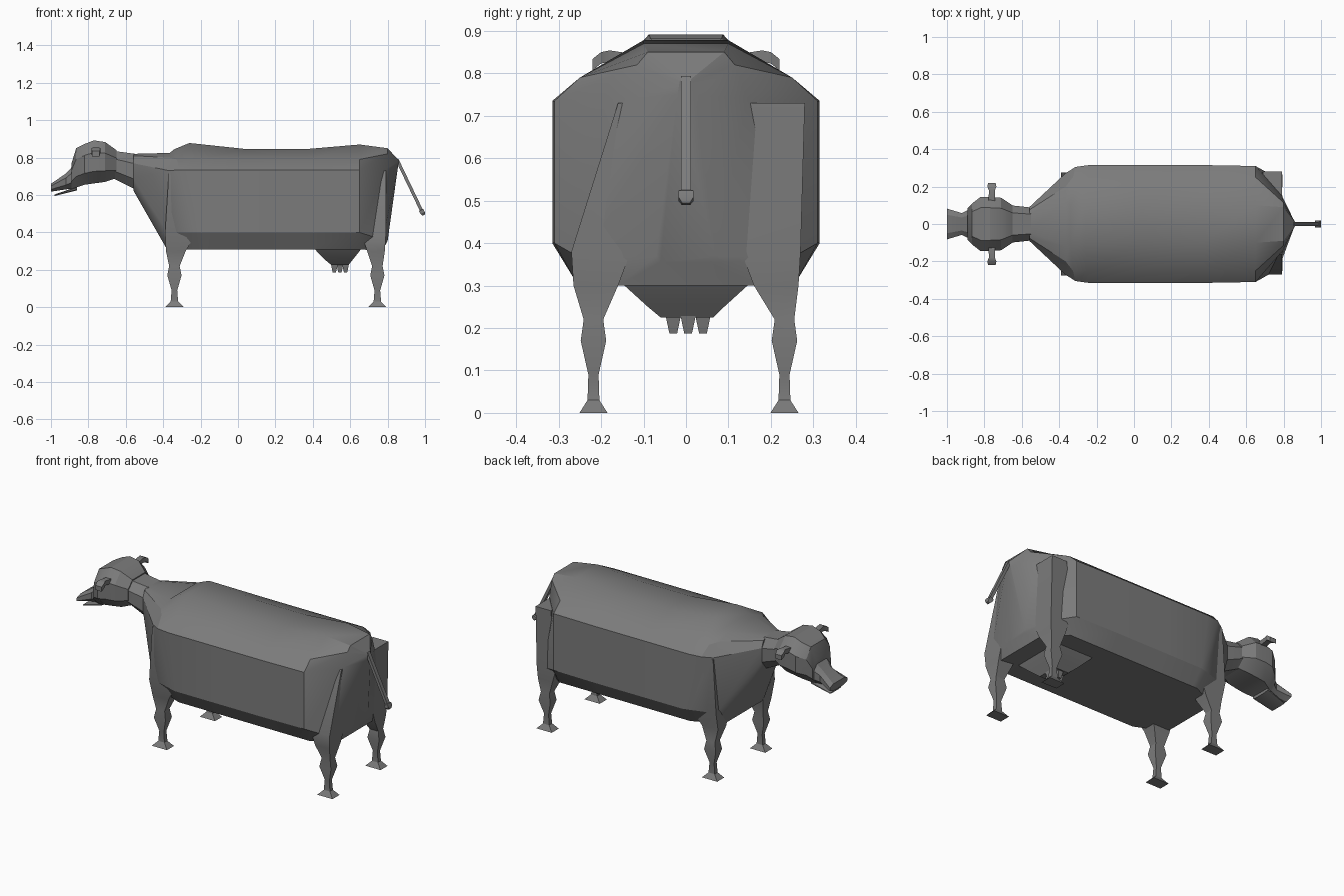
import bpy
import bmesh
import math
from mathutils import Vector

default = bpy.data.objects.get("Cube")
if default:
    bpy.data.objects.remove(default, do_unlink=True)

# One plain grey hide colour
hide = bpy.data.materials.new("grey_hide")
hide.use_nodes = True
grey = (0.2, 0.2, 0.2, 1)
hide.diffuse_color = grey
shader = next(n for n in hide.node_tree.nodes if n.type == "BSDF_PRINCIPLED")
shader.inputs["Base Color"].default_value = grey


def loft(name, rings):
    """Skin a closed tube over rings holding equal numbers of points."""
    bm = bmesh.new()
    loops = [[bm.verts.new(point) for point in ring] for ring in rings]
    count = len(loops[0])
    for near, far in zip(loops, loops[1:]):
        for i in range(count):
            j = (i + 1) % count
            bm.faces.new((near[i], near[j], far[j], far[i]))
    bm.faces.new(loops[0])
    bm.faces.new(loops[-1])
    bmesh.ops.recalc_face_normals(bm, faces=bm.faces)
    mesh = bpy.data.meshes.new(name)
    bm.to_mesh(mesh)
    bm.free()
    mesh.materials.append(hide)
    part = bpy.data.objects.new(name, mesh)
    bpy.context.collection.objects.link(part)
    bpy.ops.object.select_all(action="DESELECT")
    part.select_set(True)
    bpy.context.view_layer.objects.active = part
    bpy.ops.object.shade_smooth_by_angle(angle=math.radians(28))
    return part


def body_ring(x_top, x_low, half):
    """Mirror a half section; x leans from x_top (high) to x_low (belly)."""
    top, low = half[0][1], half[-1][1]

    def place(y, z):
        return (x_low + (x_top - x_low) * (z - low) / (top - low), y, z)

    return ([place(y, z) for y, z in half]
            + [place(-y, z) for y, z in reversed(half)])


def flat_ring(z, x0, x1, y0, y1):
    return [(x0, y0, z), (x1, y0, z), (x1, y1, z), (x0, y1, z)]


def upright_ring(x, low, high, half):
    """Chamfered section across the head."""
    bevel = (high - low) * 0.28
    return [(x, s * w * half, z) for s, w, z in (
        (1, 0.6, high), (1, 1, high - bevel), (1, 1, low + bevel), (1, 0.55, low),
        (-1, 0.55, low), (-1, 1, low + bevel), (-1, 1, high - bevel), (-1, 0.6, high))]


# Barrel body, from the neck base to the rump ridge
def barrel(crest, flank=0.315):
    return [(0.1, crest), (0.25, 0.79), (flank, 0.735), (flank, 0.4), (0.26, 0.31)]


loft("body", [
    body_ring(-0.56, -0.56, [(0.04, 0.82), (0.075, 0.81), (0.09, 0.77), (0.09, 0.69), (0.05, 0.625)]),
    body_ring(-0.365, -0.38, [(0.12, 0.825), (0.2, 0.8), (0.27, 0.73), (0.26, 0.4), (0.18, 0.31)]),
    body_ring(-0.34, -0.21, barrel(0.845, 0.305)),
    body_ring(-0.26, -0.18, barrel(0.878)),
    body_ring(0.04, 0.04, barrel(0.846)),
    body_ring(0.37, 0.37, barrel(0.846)),
    body_ring(0.65, 0.65, barrel(0.87, 0.31)),
    body_ring(0.8, 0.77, [(0.09, 0.85), (0.115, 0.82), (0.145, 0.74), (0.24, 0.36), (0.16, 0.3)]),
    body_ring(0.86, 0.8, [(0.01, 0.785), (0.015, 0.78), (0.02, 0.75), (0.07, 0.37), (0.06, 0.355)]),
])

# Legs share one shank; the upper part differs front and back
SHANK = [(0, 0.05, 0.033), (0.03, 0.02, 0.014), (0.09, 0.015, 0.012),
         (0.17, 0.038, 0.03), (0.22, 0.028, 0.023)]


def leg(name, x, side, upper):
    y = side * 0.225 + 0.007
    rings = [flat_ring(z, x - dx, x + dx, y - dy, y + dy) for z, dx, dy in SHANK]
    for z, x0, x1, inner, outer in upper:
        low, high = sorted((side * inner, side * outer))
        rings.append(flat_ring(z, x0, x1, low, high))
    loft(name, rings)


for side, word in ((1, "back"), (-1, "front")):
    leg("shoulder_leg_" + word, -0.34, side, [
        (0.3, -0.385, -0.28, 0.17, 0.25),
        (0.4, -0.39, -0.22, 0.16, 0.275),
        (0.72, -0.37, -0.32, 0.2, 0.275)])
    hip = 0.28 if side > 0 else 0.16
    leg("haunch_leg_" + word, 0.745, side, [
        (0.3, 0.69, 0.785, 0.16, 0.265),
        (0.38, 0.665, 0.79, 0.13, 0.27),
        (0.73, 0.69, 0.79, 0.1, hip)])

# Neck, skull and muzzle
loft("neck", [
    upright_ring(-0.55, 0.63, 0.82, 0.088),
    upright_ring(-0.66, 0.685, 0.835, 0.1),
    upright_ring(-0.7, 0.69, 0.84, 0.1),
])
loft("skull", [
    upright_ring(-0.65, 0.69, 0.84, 0.1),
    upright_ring(-0.71, 0.67, 0.883, 0.14),
    upright_ring(-0.77, 0.662, 0.892, 0.145),
    upright_ring(-0.82, 0.655, 0.873, 0.145),
    upright_ring(-0.865, 0.64, 0.85, 0.11),
    upright_ring(-0.89, 0.635, 0.77, 0.085),
])
loft("muzzle", [
    upright_ring(-0.86, 0.638, 0.78, 0.09),
    upright_ring(-0.92, 0.63, 0.715, 0.058),
    upright_ring(-1, 0.618, 0.66, 0.082),
])
loft("lower_jaw", [
    upright_ring(-0.86, 0.625, 0.645, 0.06),
    upright_ring(-0.98, 0.595, 0.603, 0.05),
])

# Short drooping ears
for side, word in ((1, "back"), (-1, "front")):
    loft("ear_" + word, [
        [(x, side * y, z + dz) for x, dz in
         ((-0.76 - w, -0.015), (-0.76 + w, -0.015), (-0.76 + w, 0.012), (-0.76 - w, 0.012))]
        for y, z, w in ((0.1, 0.83, 0.018), (0.18, 0.842, 0.016),
                        (0.2, 0.838, 0.024), (0.22, 0.822, 0.02))])

# Udder with four teats
loft("udder", [
    flat_ring(0.33, 0.4, 0.67, -0.17, 0.17),
    flat_ring(0.3, 0.42, 0.65, -0.145, 0.145),
    flat_ring(0.25, 0.47, 0.61, -0.09, 0.09),
    flat_ring(0.225, 0.5, 0.59, -0.06, 0.065),
])
for i in range(4):
    angle = i * math.pi / 2
    x = 0.545 + 0.03 * math.cos(angle)
    y = 0.005 + 0.035 * math.sin(angle)
    loft("teat_" + str(i + 1), [
        flat_ring(z, x - r, x + r, y - r, y + r)
        for z, r in ((0.24, 0.02), (0.21, 0.014), (0.187, 0.009))])

# Tail hanging away from the rump, with a small tuft
root, tip = Vector((0.85, 0, 0.79)), Vector((0.993, 0, 0.492))
along = (tip - root).normalized()
across = along.cross(Vector((0, 1, 0)))
tail_rings = []
for t, r in ((0, 0.012), (0.9, 0.012), (0.91, 0.018), (0.96, 0.018), (1, 0.009)):
    centre = root.lerp(tip, t)
    tail_rings.append([centre + across * a * r * 0.7 + Vector((0, b * r, 0))
                       for a, b in ((-1, -1), (1, -1), (1, 1), (-1, 1))])
loft("tail", tail_rings)
